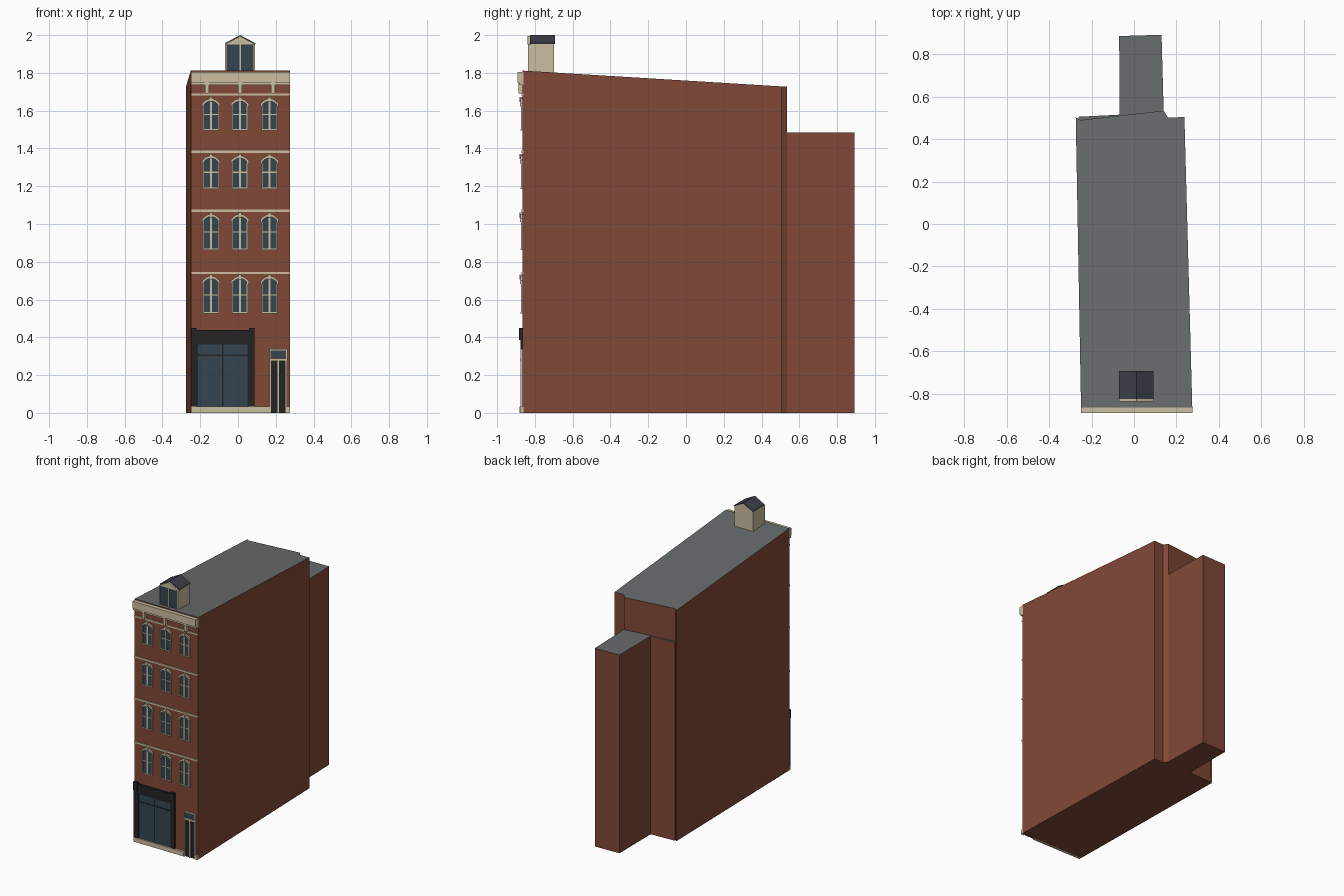
import bpy, bmesh, math

if "Cube" in bpy.data.objects:
    bpy.data.objects.remove(bpy.data.objects["Cube"])

WALL = -0.865  # y of the front wall


def material(name, r, g, b):
    m = bpy.data.materials.new(name)
    m.diffuse_color = (r, g, b, 1)
    m.use_nodes = True
    m.node_tree.nodes["Principled BSDF"].inputs["Base Color"].default_value = m.diffuse_color
    return m


MATS = {
    "brick": material("brick", 0.22, 0.066, 0.038),
    "cream": material("cream stone", 0.60, 0.52, 0.35),
    "glass": material("dark glass", 0.035, 0.06, 0.08),
    "black": material("black paint", 0.018, 0.017, 0.017),
    "roof": material("roof felt", 0.14, 0.15, 0.15),
    "slate": material("slate", 0.045, 0.05, 0.065),
}


class Part:
    """Collects prisms and boxes into one mesh with several materials."""

    def __init__(self, name, *mats):
        self.name, self.mats, self.bm = name, mats, bmesh.new()

    def loft(self, a, b, mat, cap=None):
        va, vb = ([self.bm.verts.new(p) for p in ring] for ring in (a, b))
        n = len(va)
        faces = [self.bm.faces.new((va[i], va[(i + 1) % n], vb[(i + 1) % n], vb[i]))
                 for i in range(n)]
        faces += [self.bm.faces.new(va[::-1]), self.bm.faces.new(vb)]
        for f in faces:
            f.material_index = self.mats.index(mat)
        if cap:
            faces[-1].material_index = self.mats.index(cap)

    def front(self, pts, y0, y1, mat):
        """Extrude an (x, z) outline along y."""
        self.loft([(x, y0, z) for x, z in pts], [(x, y1, z) for x, z in pts], mat)

    def box(self, x0, x1, z0, z1, mat, out=0.01, y1=WALL + 0.005):
        """Box standing 'out' proud of the front wall."""
        self.front([(x0, z0), (x1, z0), (x1, z1), (x0, z1)], WALL - out, y1, mat)

    def mesh(self):
        bmesh.ops.recalc_face_normals(self.bm, faces=self.bm.faces)
        me = bpy.data.meshes.new(self.name)
        self.bm.to_mesh(me)
        self.bm.free()
        for m in self.mats:
            me.materials.append(MATS[m])
        return me

    def done(self):
        return place(self.name, self.mesh())


def place(name, me, x=0, z=0):
    ob = bpy.data.objects.new(name, me)
    ob.location = (x, 0, z)
    bpy.context.collection.objects.link(ob)
    return ob


def roof_z(y):
    return 1.812 - 0.061 * (y - WALL)


# Main block with gently sloping roof
plan = [(-0.25, WALL), (0.275, WALL), (0.238, 0.505), (0.16, 0.502),
        (0.14, 0.535), (-0.255, 0.49), (-0.275, 0.505)]
p = Part("main_block", "brick", "roof")
p.loft([(x, y, 0) for x, y in plan], [(x, y, roof_z(y)) for x, y in plan], "brick", "roof")
p.done()

# Lower rear wing
plan = [(-0.262, 0.47), (-0.262, 0.506), (-0.068, 0.516), (-0.07, 0.887),
        (0.13, 0.893), (0.14, 0.535), (0.13, 0.47)]
p = Part("rear_wing", "brick", "roof")
p.loft([(x, y, 0) for x, y in plan], [(x, y, 1.485) for x, y in plan], "brick", "roof")
p.done()

# Cornice with brackets
p = Part("cornice", "cream")
p.box(-0.25, 0.275, 1.75, 1.805, "cream", 0.028)
p.box(-0.25, 0.275, 1.735, 1.75, "cream", 0.018)
for x in (-0.165, 0.01, 0.185):
    p.box(x - 0.011, x + 0.011, 1.69, 1.75, "cream", 0.022)
p.done()

# Storey bands and plinth
p = Part("storey_bands", "cream")
for z in (0.741, 1.07, 1.382, 1.686):
    p.box(-0.25, 0.275, z - 0.006, z + 0.006, "cream", 0.007)
p.done()
p = Part("plinth", "cream")
p.box(-0.25, 0.167, 0, 0.033, "cream", 0.016)
p.box(0.26, 0.275, 0, 0.033, "cream", 0.012)
p.done()


def arc(half, spring, rise, n=6):
    return [(half * t, spring + rise * (1 - t * t))
            for t in (1 - 2 * i / n for i in range(n + 1))]


def window_mesh(h):
    """Arched sash window of total height h, sill at z = 0."""
    w = Part("window", "cream", "glass")
    s = h - 0.037
    w.front([(-0.04, 0), (0.04, 0)] + arc(0.04, s, 0.018), WALL - 0.003, WALL + 0.005, "glass")
    for side in (-1, 1):
        a, b = sorted((side * 0.036, side * 0.043))
        w.box(a, b, 0, s, "cream", 0.008)
        a, b = sorted((side * 0.036, side * 0.047))
        w.box(a, b, s - 0.012, s + 0.006, "cream", 0.014)
    w.box(-0.006, 0.006, 0, s + 0.012, "cream", 0.007)
    w.box(-0.04, 0.04, h * 0.48 - 0.003, h * 0.48 + 0.003, "cream", 0.006)
    w.box(-0.043, 0.043, 0, 0.008, "cream", 0.010)
    # hood mould and keystone
    w.front(arc(0.047, s + 0.004, 0.026) + arc(0.039, s - 0.004, 0.02)[::-1],
            WALL - 0.012, WALL + 0.005, "cream")
    w.front([(-0.006, s + 0.01), (0.006, s + 0.01), (0.009, h), (-0.009, h)],
            WALL - 0.016, WALL + 0.005, "cream")
    return w.mesh()


# Four rows of three windows
for row, (z0, z1) in enumerate([(0.525, 0.732), (0.863, 1.06), (1.185, 1.37), (1.495, 1.672)]):
    me = window_mesh(z1 - z0)
    for col, x in enumerate((-0.143, 0.01, 0.167)):
        place(f"window_{row + 1}_{col + 1}", me, x, z0)

# Shopfront: glazing, pilasters, fascia and glazing bars
p = Part("shopfront", "black", "glass")
p.box(-0.22, 0.06, 0.033, 0.37, "glass", 0.004)
for x0, x1 in ((-0.25, -0.22), (0.058, 0.088)):
    p.box(x0, x1, 0.033, 0.437, "black", 0.012)
    p.box(x0, x1, 0.385, 0.45, "black", 0.018)
p.box(-0.25, 0.088, 0.385, 0.438, "black", 0.012)
p.box(-0.22, 0.06, 0.362, 0.385, "black", 0.009)
p.box(-0.22, -0.212, 0.033, 0.365, "black", 0.008)
p.box(0.05, 0.058, 0.033, 0.365, "black", 0.008)
p.box(-0.084, -0.078, 0.033, 0.365, "black", 0.007)
p.box(-0.215, 0.055, 0.302, 0.308, "black", 0.007)
p.done()

# Entrance door with transom light
p = Part("entrance_door", "black", "cream", "glass")
p.box(0.17, 0.257, 0, 0.283, "black", 0.005)
p.box(0.17, 0.257, 0.29, 0.332, "glass", 0.005)
for x in (0.171, 0.214, 0.256):
    p.box(x - 0.004, x + 0.004, 0, 0.283, "cream", 0.012)
for x in (0.169, 0.258):
    p.box(x - 0.003, x + 0.003, 0.283, 0.337, "cream", 0.012)
p.box(0.166, 0.261, 0.275, 0.289, "cream", 0.013)
p.box(0.166, 0.261, 0.331, 0.337, "cream", 0.012)
p.done()

# Rooftop dormer: gabled body, glazed front, slate roof
p = Part("dormer", "cream", "glass", "slate")
p.front([(-0.066, 1.78), (0.088, 1.78), (0.088, 1.952), (0.011, 1.993), (-0.066, 1.952)],
        -0.828, -0.7, "cream")
for x0, x1 in ((-0.058, 0.007), (0.015, 0.08)):
    p.front([(x0, 1.8), (x1, 1.8), (x1, 1.95), (x0, 1.95)], -0.832, -0.82, "glass")
for x in (-0.064, 0.011, 0.086):
    p.front([(x - 0.004, 1.79), (x + 0.004, 1.79), (x + 0.004, 1.95), (x - 0.004, 1.95)],
            -0.837, -0.82, "cream")
p.front([(-0.07, 1.95), (0.092, 1.95), (0.011, 1.995)], -0.838, -0.82, "cream")
p.front([(-0.07, 1.952), (0.011, 1.992), (0.092, 1.952), (0.092, 1.957), (0.011, 2.0),
         (-0.07, 1.957)], -0.826, -0.693, "slate")
p.done()
